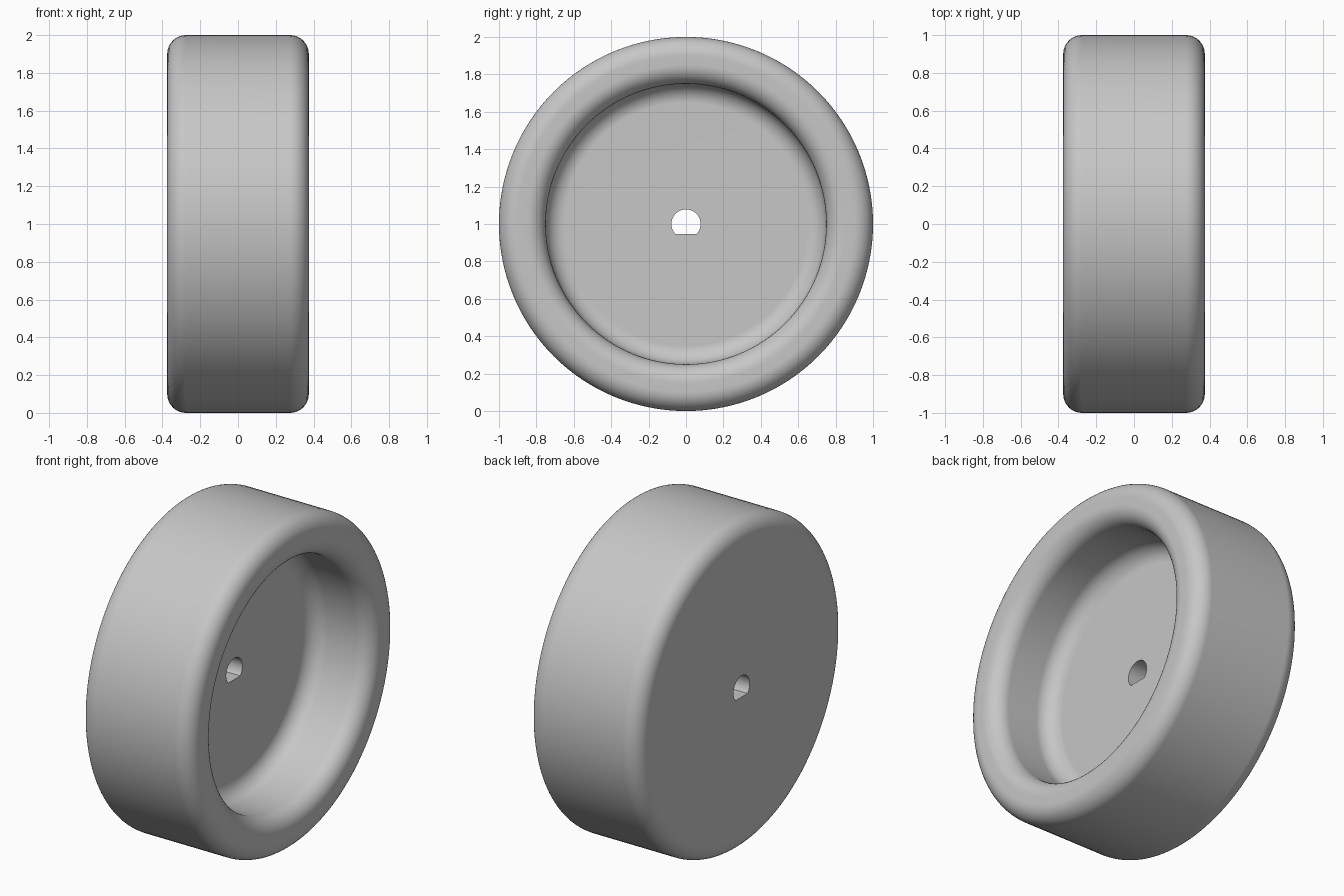
import bpy
import bmesh
from math import sin, cos, pi

cube = bpy.data.objects.get("Cube")
if cube:
    bpy.data.objects.remove(cube, do_unlink=True)

SEGMENTS = 128
HALF_WIDTH, RADIUS = 0.375, 1.0
RECESS_RADIUS, WEB_X = 0.75, -0.025
FILLET = 0.1
BORE = 0.078
FLAT = BORE * sin(2 * pi * 15 / SEGMENTS)


def fillet(x, r, start, steps=10):
    """Quarter arc around (x, r), running from the start angle; sign gives the turn."""
    angle, turn = start
    return [(x + FILLET * cos(angle + turn * pi / 2 * i / steps),
             r + FILLET * sin(angle + turn * pi / 2 * i / steps))
            for i in range(steps + 1)]


# Cross-section as (x, radius), from the plain face round to the recess floor
inner, outer = HALF_WIDTH - FILLET, RADIUS - FILLET
profile = (fillet(-inner, outer, (pi, -1))
           + fillet(inner, outer, (pi / 2, -1))
           + fillet(inner, RECESS_RADIUS + FILLET, (0, -1))
           + fillet(WEB_X + FILLET, RECESS_RADIUS - FILLET, (pi / 2, 1)))

bm = bmesh.new()


def ring(x, radius_at):
    """One loop of vertices around the axle."""
    loop = []
    for i in range(SEGMENTS):
        a = 2 * pi * i / SEGMENTS
        r = radius_at(a)
        loop.append(bm.verts.new((x, r * cos(a), RADIUS + r * sin(a))))
    return loop


def bore_radius(a):
    """D-shaped axle hole with its flat at the bottom."""
    return min(BORE, FLAT / -sin(a)) if sin(a) < -0.01 else BORE


# Bore, plain face, tread, rim and recess joined in one closed skin
rings = [ring(-HALF_WIDTH, bore_radius)]
rings += [ring(x, lambda a, r=r: r) for x, r in profile]
rings.append(ring(WEB_X, bore_radius))
for k, loop in enumerate(rings):
    following = rings[(k + 1) % len(rings)]
    for i in range(SEGMENTS):
        j = (i + 1) % SEGMENTS
        bm.faces.new((loop[i], loop[j], following[j], following[i]))
bmesh.ops.recalc_face_normals(bm, faces=bm.faces)

mesh = bpy.data.meshes.new("wheel")
bm.to_mesh(mesh)
bm.free()
wheel = bpy.data.objects.new("wheel", mesh)
bpy.context.collection.objects.link(wheel)

# Plain grey finish
grey = bpy.data.materials.new("light grey")
grey.use_nodes = True
colour = (0.57, 0.57, 0.57, 1)
grey.diffuse_color = colour
grey.node_tree.nodes["Principled BSDF"].inputs["Base Color"].default_value = colour
mesh.materials.append(grey)

# Smooth shading with crisp bore edges and clean flat faces
bpy.ops.object.select_all(action="DESELECT")
wheel.select_set(True)
bpy.context.view_layer.objects.active = wheel
bpy.ops.object.shade_smooth_by_angle(angle=pi / 6)
weighted = wheel.modifiers.new("clean normals", "WEIGHTED_NORMAL")
weighted.keep_sharp = True
